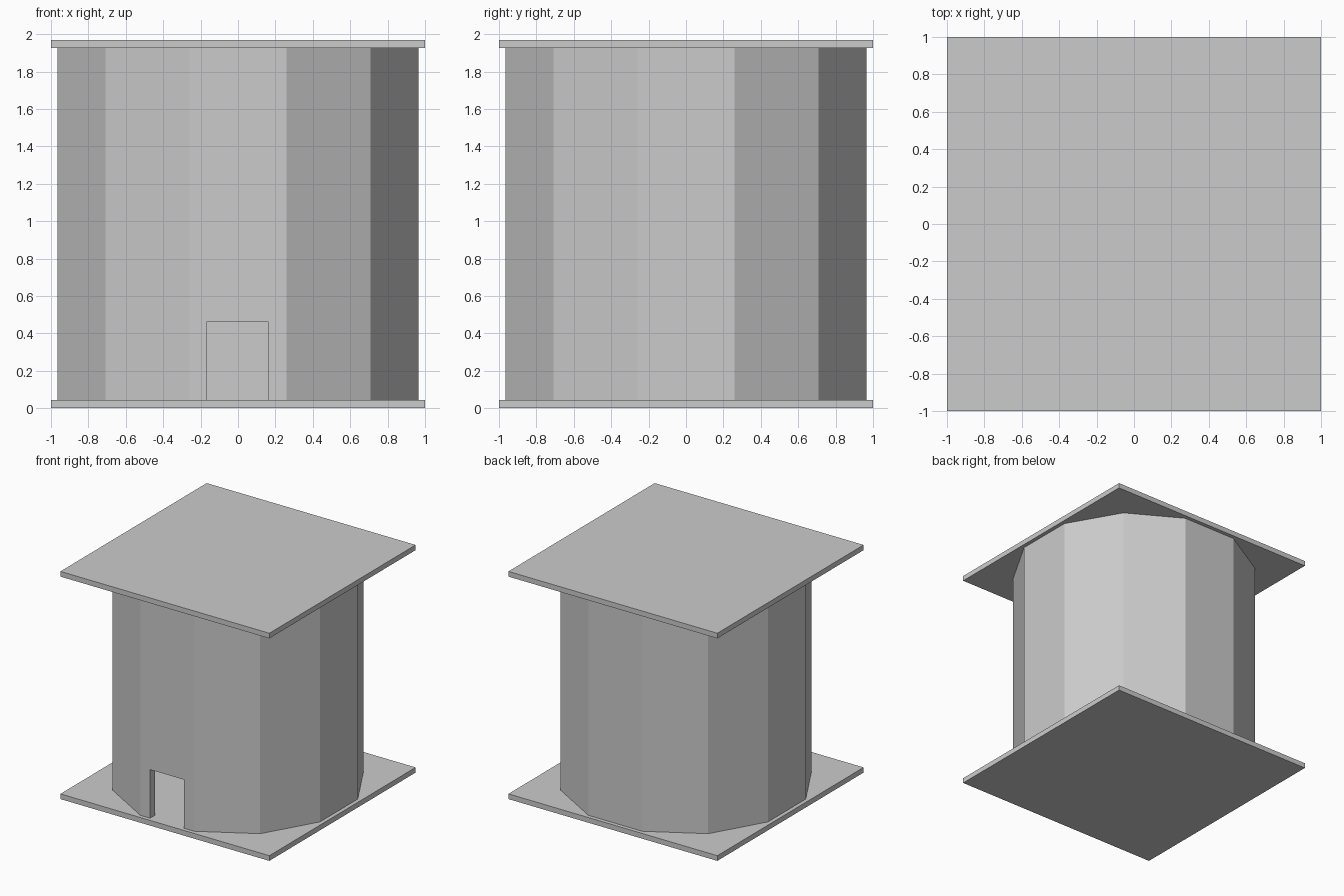
import bpy, bmesh
from math import pi, cos, sin

if "Cube" in bpy.data.objects:
    bpy.data.objects.remove(bpy.data.objects["Cube"])

SIDES, R_OUT, R_IN = 12, 1.0, 0.933
PLATE_H, WALL_TOP, TOTAL_H = 0.045, 1.925, 1.97


def box(name, x0, x1, y0, y1, z0, z1):
    bpy.ops.mesh.primitive_cube_add(
        size=1, location=((x0 + x1) / 2, (y0 + y1) / 2, (z0 + z1) / 2))
    ob = bpy.context.object
    ob.name = name
    ob.scale = (x1 - x0, y1 - y0, z1 - z0)
    bpy.ops.object.transform_apply(location=False, rotation=False, scale=True)
    return ob


def ring(bm, radius, z):
    angles = [(i + 0.5) * 2 * pi / SIDES for i in range(SIDES)]
    return [bm.verts.new((radius * cos(a), radius * sin(a), z)) for a in angles]


# Square floor and roof slabs
box("floor_slab", -1, 1, -1, 1, 0, PLATE_H)
box("roof_slab", -1, 1, -1, 1, WALL_TOP, TOTAL_H)

# Hollow twelve-sided wall
bm = bmesh.new()
loops = [ring(bm, R_OUT, PLATE_H), ring(bm, R_OUT, WALL_TOP),
         ring(bm, R_IN, WALL_TOP), ring(bm, R_IN, PLATE_H)]
for a, b in zip(loops, loops[1:] + loops[:1]):
    for i in range(SIDES):
        j = (i + 1) % SIDES
        bm.faces.new((a[i], a[j], b[j], b[i]))
bmesh.ops.recalc_face_normals(bm, faces=bm.faces)
mesh = bpy.data.meshes.new("tower_wall")
bm.to_mesh(mesh)
bm.free()
wall = bpy.data.objects.new("tower_wall", mesh)
bpy.context.collection.objects.link(wall)

# Doorway cut through the front wall panel
cutter = box("door_cutter", -0.165, 0.16, -1.2, -0.7, -0.1, 0.465)
cutter.hide_render = True
cut = wall.modifiers.new("doorway", 'BOOLEAN')
cut.operation = 'DIFFERENCE'
cut.solver = 'EXACT'
cut.object = cutter
bpy.context.view_layer.objects.active = wall
bpy.ops.object.modifier_apply(modifier=cut.name)
bpy.data.objects.remove(cutter)
